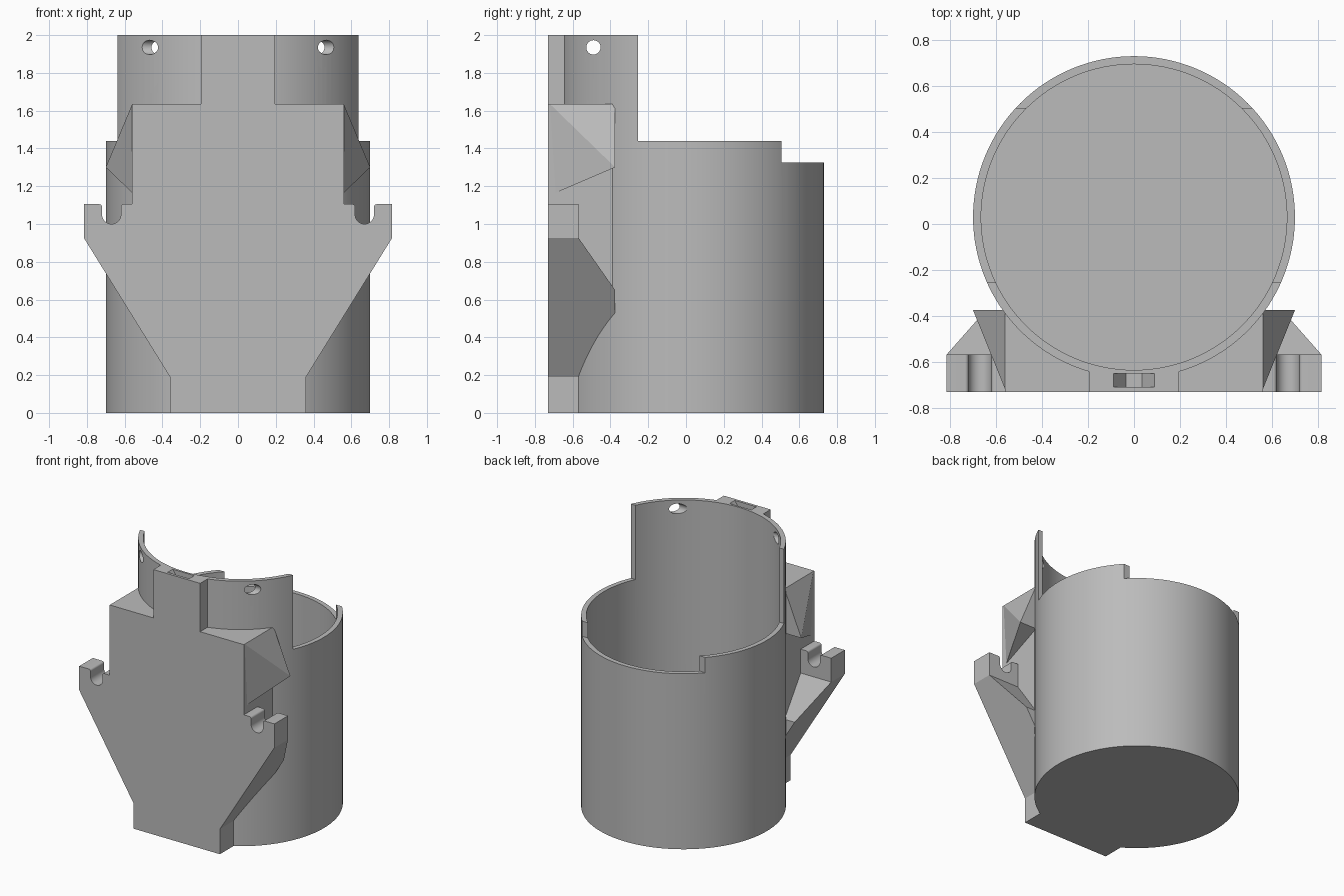
import bpy, bmesh, math

cube = bpy.data.objects.get("Cube")
if cube:
    bpy.data.objects.remove(cube, do_unlink=True)

R, WALL, CY = 0.70, 0.035, 0.03      # cup radius, wall, centre in y
FRONT, BACK = -0.73, -0.375          # bracket depth
SIDE = 0.56                          # half width of the bracket core

grey = bpy.data.materials.new("plain grey")
grey.use_nodes = True
grey.diffuse_color = (0.5, 0.5, 0.5, 1)
grey.node_tree.nodes["Principled BSDF"].inputs["Base Color"].default_value = (0.5, 0.5, 0.5, 1)


def finish(name, bm):
    bmesh.ops.recalc_face_normals(bm, faces=bm.faces)
    mesh = bpy.data.meshes.new(name)
    bm.to_mesh(mesh)
    bm.free()
    mesh.materials.append(grey)
    ob = bpy.data.objects.new(name, mesh)
    bpy.context.collection.objects.link(ob)
    return ob


def prism(name, outline, axis, a, b):
    """Extrude an outline along x or y from a to b."""
    place = (lambda u, v: (a, u, v)) if axis == "x" else (lambda u, v: (u, a, v))
    bm = bmesh.new()
    face = bm.faces.new([bm.verts.new(place(u, v)) for u, v in outline])
    new = bmesh.ops.extrude_face_region(bm, geom=[face])["geom"]
    shift = (b - a, 0, 0) if axis == "x" else (0, b - a, 0)
    bmesh.ops.translate(bm, vec=shift, verts=[g for g in new if isinstance(g, bmesh.types.BMVert)])
    return finish(name, bm)


def cylinder(name, radius, z0, z1, segments=128):
    bm = bmesh.new()
    bmesh.ops.create_cone(bm, cap_ends=True, segments=segments,
                          radius1=radius, radius2=radius, depth=z1 - z0)
    bmesh.ops.translate(bm, vec=(0, CY, (z0 + z1) / 2), verts=bm.verts)
    return finish(name, bm)


def apply(ob, kind, **settings):
    mod = ob.modifiers.new(kind.lower(), kind)
    for key, value in settings.items():
        setattr(mod, key, value)
    bpy.ops.object.select_all(action="DESELECT")
    bpy.context.view_layer.objects.active = ob
    ob.select_set(True)
    bpy.ops.object.modifier_apply(modifier=mod.name)


def cut(ob, *cutters):
    for c in cutters:
        c.hide_render = True
        apply(ob, "BOOLEAN", operation="DIFFERENCE", solver="EXACT", object=c)


def arc(cx, cz, r, start, end, n):
    steps = [math.radians(start + (end - start) * i / n) for i in range(n + 1)]
    return [(cx + r * math.cos(t), cz + r * math.sin(t)) for t in steps]


# Cutters: cup hollow, rim steps, cross hole, top pocket
hollow = cylinder("hollow_cutter", R - WALL, WALL, 2.2)
core_cut = cylinder("bracket_cutter", R - WALL / 2, -0.2, 2.2)
steps = prism("rim_cutter", [(-0.255, 2.2), (-0.255, 1.44), (0.505, 1.44), (0.505, 1.325),
                             (1, 1.325), (1, 2.2)], "x", -1, 1)
hole = prism("hole_cutter", arc(-0.49, 1.935, 0.038, 0, 348.75, 31), "x", -1, 1)
pocket = prism("pocket_cutter", [(-0.09, 2.1), (-0.09, 2), (-0.035, 1.92), (0.035, 1.92),
                                 (0.09, 2), (0.09, 2.1)], "y", -0.71, -0.65)

# Cup
cup = cylinder("cup", R, 0, 2)
cut(cup, hollow, steps, hole, pocket)

# Bracket core: flat front block carrying the cup
half = [(0.36, 0), (0.36, 0.19), (SIDE, 0.513), (SIDE, 1.635), (0.195, 1.635), (0.195, 2)]
core = prism("bracket_core", half + [(-x, z) for x, z in reversed(half)], "y", FRONT, BACK)
cut(core, core_cut, pocket)

# Wings: hooked ears with a rounded slot and a sloping back
ear = [(SIDE, 0.513), (0.815, 0.925), (0.815, 1.105)]
ear += arc(0.735, 1.09, 0.015, 90, 180, 5)
ear += arc(0.67, 1.05, 0.05, 0, -180, 20)
ear += arc(0.605, 1.09, 0.015, 0, 90, 5)
ear += [(SIDE, 1.105)]
wing = prism("wings", ear, "y", FRONT, BACK)
slope = prism("slope_cutter", [(-0.568, 1.3), (-0.568, 0.925), (BACK, 0.65), (-0.3, 0.542),
                               (-0.3, 1.3)], "x", 0.4, 1)
cut(wing, slope, core_cut)
apply(wing, "MIRROR")

# Fins: pointed side wedges
bm = bmesh.new()
for x in (0.4, SIDE):
    for y, z in [(-0.72, 1.635), (BACK, 1.635), (BACK, 1.3), (-0.69, 1.165)]:
        bm.verts.new((x, y, z))
bm.verts.new((0.70, BACK, 1.3))
bmesh.ops.convex_hull(bm, input=bm.verts)
fin = finish("fins", bm)
cut(fin, core_cut)
apply(fin, "MIRROR")

for c in (hollow, core_cut, steps, hole, pocket, slope):
    bpy.data.objects.remove(c, do_unlink=True)

# Shading
bpy.ops.object.select_all(action="DESELECT")
for ob in (cup, core, wing, fin):
    ob.select_set(True)
bpy.context.view_layer.objects.active = cup
bpy.ops.object.shade_smooth_by_angle(angle=math.radians(25))
